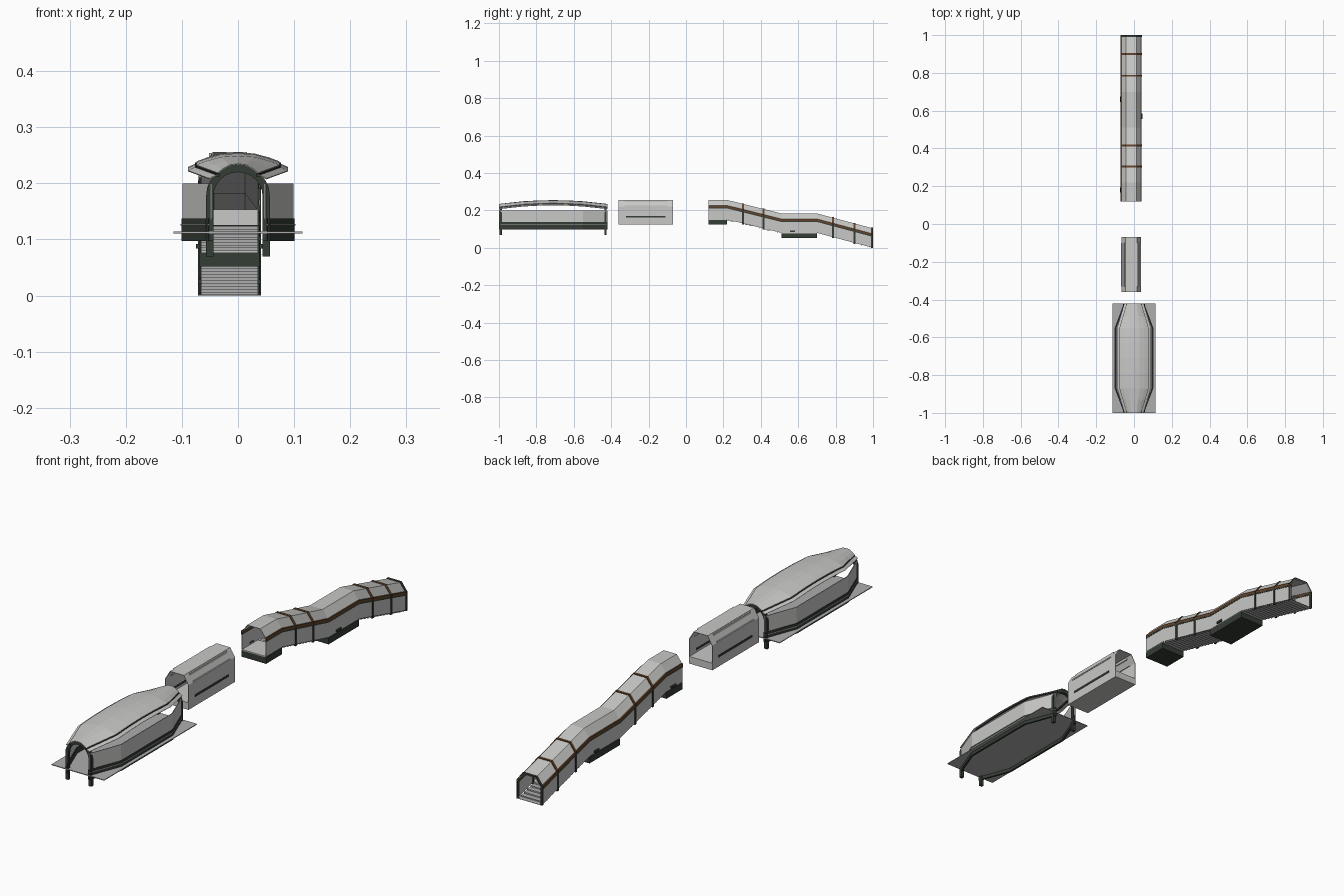
import bpy, math

if "Cube" in bpy.data.objects:
    bpy.data.objects.remove(bpy.data.objects["Cube"])

def mat(name, c):
    m = bpy.data.materials.new(name)
    m.diffuse_color = (*c, 1)
    m.use_nodes = True
    m.node_tree.nodes["Principled BSDF"].inputs["Base Color"].default_value = m.diffuse_color
    return m

PANEL = mat("light grey panel", (0.58, 0.58, 0.57))
STEP = mat("mid grey floor", (0.42, 0.42, 0.42))
DARK = mat("dark green metal", (0.035, 0.045, 0.035))
BROWN = mat("brown trim", (0.13, 0.06, 0.025))
CX = -0.015  # centre line of the passages

def mesh(name, verts, faces, m, thick=0):
    me = bpy.data.meshes.new(name)
    me.from_pydata(verts, [], faces)
    me.materials.append(m)
    ob = bpy.data.objects.new(name, me)
    bpy.context.collection.objects.link(ob)
    if thick:
        s = ob.modifiers.new("thickness", "SOLIDIFY")
        s.thickness = thick
        s.offset = 0
    return ob

def loft(name, rows, m, closed=False, caps=False, thick=0):
    n = len(rows[0])
    verts = [p for r in rows for p in r]
    faces = []
    for i in range(len(rows) - 1):
        for j in range(n if closed else n - 1):
            k = (j + 1) % n
            faces.append((i*n + j, i*n + k, (i+1)*n + k, (i+1)*n + j))
    if caps:
        faces += [tuple(range(n))[::-1], tuple(range((len(rows)-1)*n, len(rows)*n))]
    return mesh(name, verts, faces, m, thick)

def box(name, x0, x1, y0, y1, z0, z1, m):
    rows = [[(x0, y, z0), (x0, y, z1), (x1, y, z1), (x1, y, z0)] for y in (y0, y1)]
    return loft(name, rows, m, closed=True, caps=True)

def bar(name, path, w, h, m):
    """Rectangular bar following a path that runs along y."""
    return loft(name, [[(x-w, y, z-h), (x-w, y, z+h), (x+w, y, z+h), (x+w, y, z-h)]
                       for x, y, z in path], m, closed=True, caps=True)

def lerp(t, pts):
    for (a, u), (b, v) in zip(pts, pts[1:]):
        if t <= b:
            return u + (v - u) * (t - a) / (b - a)
    return pts[-1][1]

# ---------- platform hall ----------
PLAN = [(-1, 0.048), (-0.87, 0.097), (-0.55, 0.097), (-0.42, 0.048)]
box("platform_plate", -0.115, 0.115, -1, -0.42, 0.111, 0.114, STEP)
for s, side in ((-1, "left"), (1, "right")):
    loft(side + "_hall_wall", [[(s*h, y, 0.135), (s*h, y, 0.2)] for y, h in PLAN], PANEL, thick=0.003)
    bar(side + "_hall_wall_base", [(s*h, y, 0.117) for y, h in PLAN], 0.004, 0.02, DARK)
    bar(side + "_hall_ledge", [(s*(h+0.003), y, 0.126) for y, h in PLAN], 0.0025, 0.0015, STEP)

# shell roof: half width and crown height vary along the hall
YS = [-1, -0.93, -0.87, -0.79, -0.71, -0.63, -0.55, -0.49, -0.42]
ROOFW = [(-1, 0.036), (-0.87, 0.074), (-0.55, 0.074), (-0.42, 0.036)]
LIFT = [(-1, -0.02), (-0.87, -0.006), (-0.76, 0), (-0.66, 0), (-0.55, -0.006), (-0.42, -0.02)]
rows = []
for y in YS:
    w, d = lerp(y, ROOFW), lerp(y, LIFT)
    rows.append([(u*w, y, z + d) for u, z in ((-1, 0.238), (-0.75, 0.245), (-0.4, 0.252), (0, 0.254),
                                             (0.4, 0.252), (0.75, 0.245), (1, 0.238))])
loft("hall_roof", rows, PANEL, thick=0.002)
for s, side in ((-1, "left"), (1, "right")):
    p = [(s*lerp(y, ROOFW), y, 0.234 + lerp(y, LIFT)) for y in YS]
    bar(side + "_roof_edge_beam", p, 0.003, 0.003, DARK)
    loft(side + "_roof_eave", [[(x + s*0.002, y, z), (x + s*0.015, y, z - 0.006)] for x, y, z in p],
         PANEL, thick=0.002)

# arched portals at both ends of the hall
def arch(name, y0, y1):
    def ring(r, y):
        pts = [(-r, y, 0.07)]
        pts += [(-r*math.cos(math.pi*i/12), y, 0.176 + r*math.sin(math.pi*i/12)) for i in range(13)]
        return pts + [(r, y, 0.07)]
    a = [ring(0.057, y0), ring(0.057, y1), ring(0.044, y1), ring(0.044, y0), ring(0.057, y0)]
    ob = loft(name, a, DARK)
    n = 15
    for_legs = [(0, n, 2*n, 3*n), (n-1, 4*n-1, 3*n-1, 2*n-1)]
    mesh(name + "_feet", [v.co[:] for v in ob.data.vertices], for_legs, DARK)

arch("front_portal", -0.996, -0.984)
arch("back_portal", -0.436, -0.424)

# ---------- passage cross-section ----------
def section(y, f, g=0.0, w=0.053, t=0.028, sh=0.07, top=0.103, low=0.0):
    return [(CX - w - g, y, f + low), (CX - w - g, y, f + sh), (CX - t - g/2, y, f + top + g),
            (CX + t + g/2, y, f + top + g), (CX + w + g, y, f + sh), (CX + w + g, y, f + low)]

# ---------- middle corridor ----------
loft("corridor_shell", [section(y, 0.152, 0, 0.05, 0.03, low=-0.027) for y in (-0.36, -0.07)], PANEL, thick=0.002)
box("corridor_floor", CX - 0.05, CX + 0.05, -0.36, -0.07, 0.125, 0.153, PANEL)
for s, side in ((-1, "left"), (1, "right")):
    box(side + "_corridor_slot", CX + s*0.0505 - 0.002, CX + s*0.0505 + 0.002, -0.32, -0.11, 0.161, 0.17, DARK)
    box(side + "_corridor_eave", CX + s*0.049 - 0.004, CX + s*0.049 + 0.004, -0.33, -0.1, 0.222, 0.227, PANEL)
    box(side + "_corridor_ridge", CX + s*0.034 - 0.003, CX + s*0.034 + 0.003, -0.33, -0.1, 0.245, 0.254, PANEL)

# ---------- stair passage ----------
FLOOR = [(0.12, 0.152), (0.22, 0.152), (0.51, 0.08), (0.70, 0.08), (1.0, 0.0)]
loft("stair_passage_shell", [section(y, f) for y, f in FLOOR], PANEL, thick=0.002)
for s, side in ((-1, "left"), (1, "right")):
    x = CX + s*0.053
    bar(side + "_brown_trim", [(x, y, f + 0.069) for y, f in FLOOR], 0.0025, 0.0055, BROWN)
    bar(side + "_dark_trim", [(x, y, f + 0.061) for y, f in FLOOR], 0.002, 0.0025, DARK)

# stair flights as folded strips
for (y0, f0), (y1, f1), nm in ((FLOOR[1], FLOOR[2], "upper"), (FLOOR[3], FLOOR[4], "lower")):
    n, pts = 15, []
    for i in range(n):
        z = f0 + (f1 - f0) * (i + 1) / n
        a, b = y0 + (y1 - y0) * i / n, y0 + (y1 - y0) * (i + 1) / n
        pts += [(a, max(z, 0.001)), (b, max(z, 0.001))]
    loft(nm + "_stairs", [[(CX - 0.051, y, z), (CX + 0.051, y, z)] for y, z in pts], STEP, thick=0.001)

# landings with dark plinths
for y0, y1, f, nm in ((0.12, 0.22, 0.152, "upper"), (0.51, 0.70, 0.08, "middle")):
    box(nm + "_landing_floor", CX - 0.051, CX + 0.051, y0, y1, f - 0.003, f + 0.001, PANEL)
    box(nm + "_landing_plinth", CX - 0.0535, CX + 0.0535, y0, y1, f - 0.028, f - 0.003, DARK)

# ribs: dark posts on the walls, brown over the roof
for i, y in enumerate((0.305, 0.415, 0.785, 0.9, 0.995)):
    f = lerp(y, FLOOR)
    d = 0.005
    loft(f"roof_rib_{i}", [section(yy, f, 0.002, low=0.069)[1:5] for yy in (y - d, y + d)],
         BROWN if i < 4 else DARK, thick=0.004)
    for s in (-1, 1):
        x = CX + s*0.053
        box(f"rib_post_{i}", x - 0.003, x + 0.003, y - d, y + d, max(f - 0.006, 0), f + 0.074, DARK)

# small wall fixtures
for s, y in ((-1, 0.18), (1, 0.57), (-1, 0.66)):
    x = CX + s*0.056
    z = lerp(y, FLOOR)
    box("wall_fixture", x - 0.004, x + 0.004, y - 0.014, y + 0.014, z + 0.004, z + 0.012, DARK)
